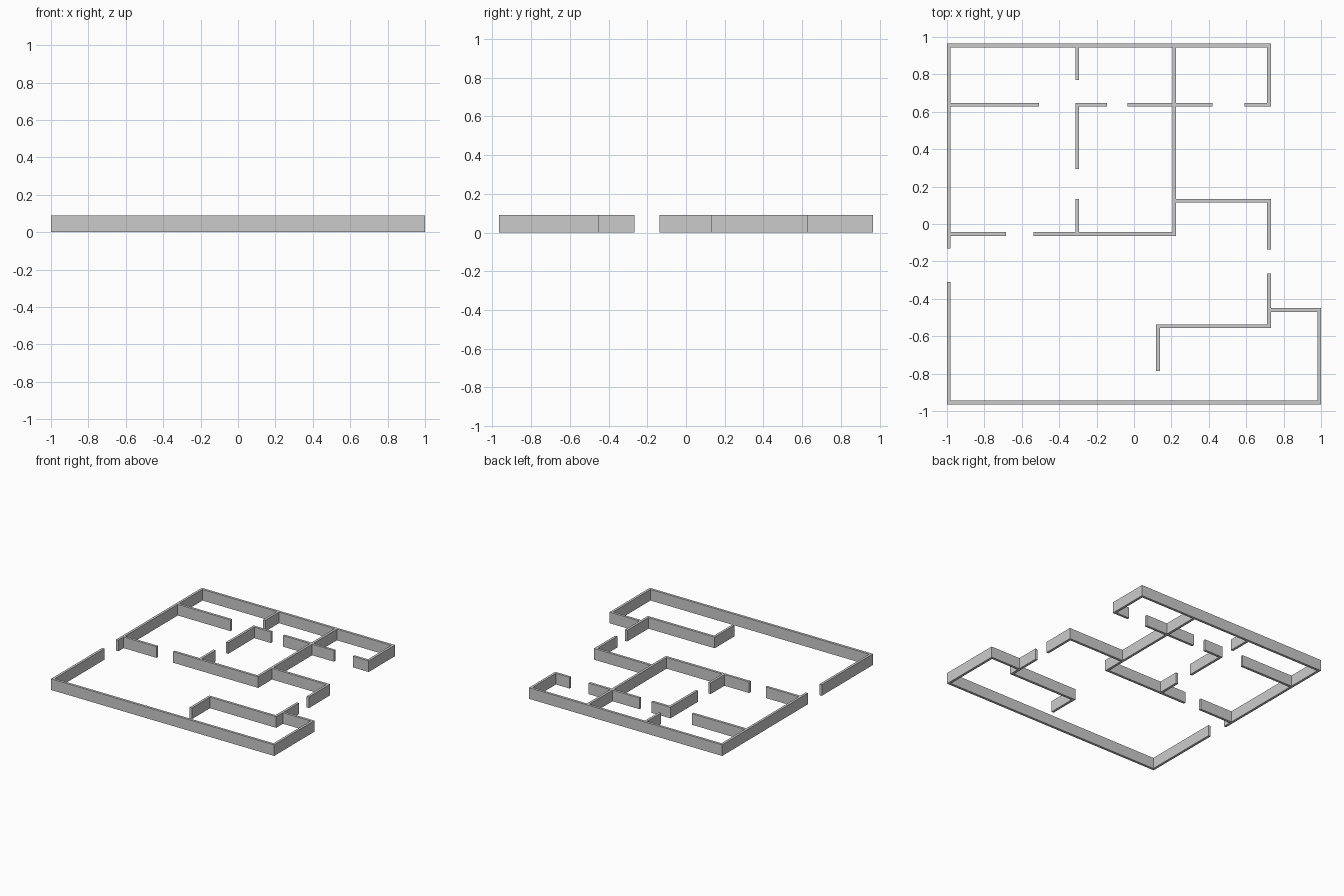
import bpy, bmesh

if "Cube" in bpy.data.objects:
    bpy.data.objects.remove(bpy.data.objects["Cube"])

H = 0.09    # wall height
T = 0.02    # wall thickness
R = T / 2


def build(name, boxes):
    """One object made of upright boxes given as (x0, x1, y0, y1)."""
    bm = bmesh.new()
    for x0, x1, y0, y1 in boxes:
        base = [bm.verts.new((x, y, 0)) for x, y in
                ((x0, y0), (x1, y0), (x1, y1), (x0, y1))]
        top = [bm.verts.new((v.co.x, v.co.y, H)) for v in base]
        bm.faces.new(base[::-1])
        bm.faces.new(top)
        for i in range(4):
            j = (i + 1) % 4
            bm.faces.new((base[i], base[j], top[j], top[i]))
    mesh = bpy.data.meshes.new(name)
    bm.to_mesh(mesh)
    bm.free()
    bpy.context.collection.objects.link(bpy.data.objects.new(name, mesh))


def across(y, *spans):
    """Walls along x on centreline y."""
    return [(a, b, y - R, y + R) for a, b in spans]


def along(x, *spans):
    """Walls along y on centreline x."""
    return [(x - R, x + R, a, b) for a, b in spans]


# wall centrelines
W, C, M, P, E, F = -0.99, -0.304, 0.215, 0.128, 0.722, 0.99
N, U, K, L, D, Q, S = 0.955, 0.638, 0.124, -0.054, -0.46, -0.546, -0.955

# outer shell
build("north_wall", across(N, (W - R, E + R)))
build("south_wall", across(S, (W - R, F + R)))
build("west_wall", along(W, (-0.131, N - R), (S + R, -0.31)))
build("northeast_wall", along(E, (U + R, N - R)))
build("east_wall", along(E, (-0.137, K - R), (Q + R, -0.265)))
build("porch_walls", across(D, (E + R, F + R)) + along(F, (S + R, D - R)))
build("entry_wall", across(K, (M + R, E + R)))

# inner partitions
build("upper_partition", across(U, (W + R, -0.507), (C - R, -0.145),
                                (-0.035, M - R), (M + R, 0.42), (0.59, E + R)))
build("lower_partition", across(L, (W + R, -0.684), (-0.536, M + R)))
build("centre_partition", along(C, (0.769, N - R), (0.295, U - R), (L + R, 0.134)))
build("spine_wall", along(M, (L + R, N - R)))
build("southeast_partition", across(Q, (P - R, E + R)) + along(P, (-0.787, Q - R)))
